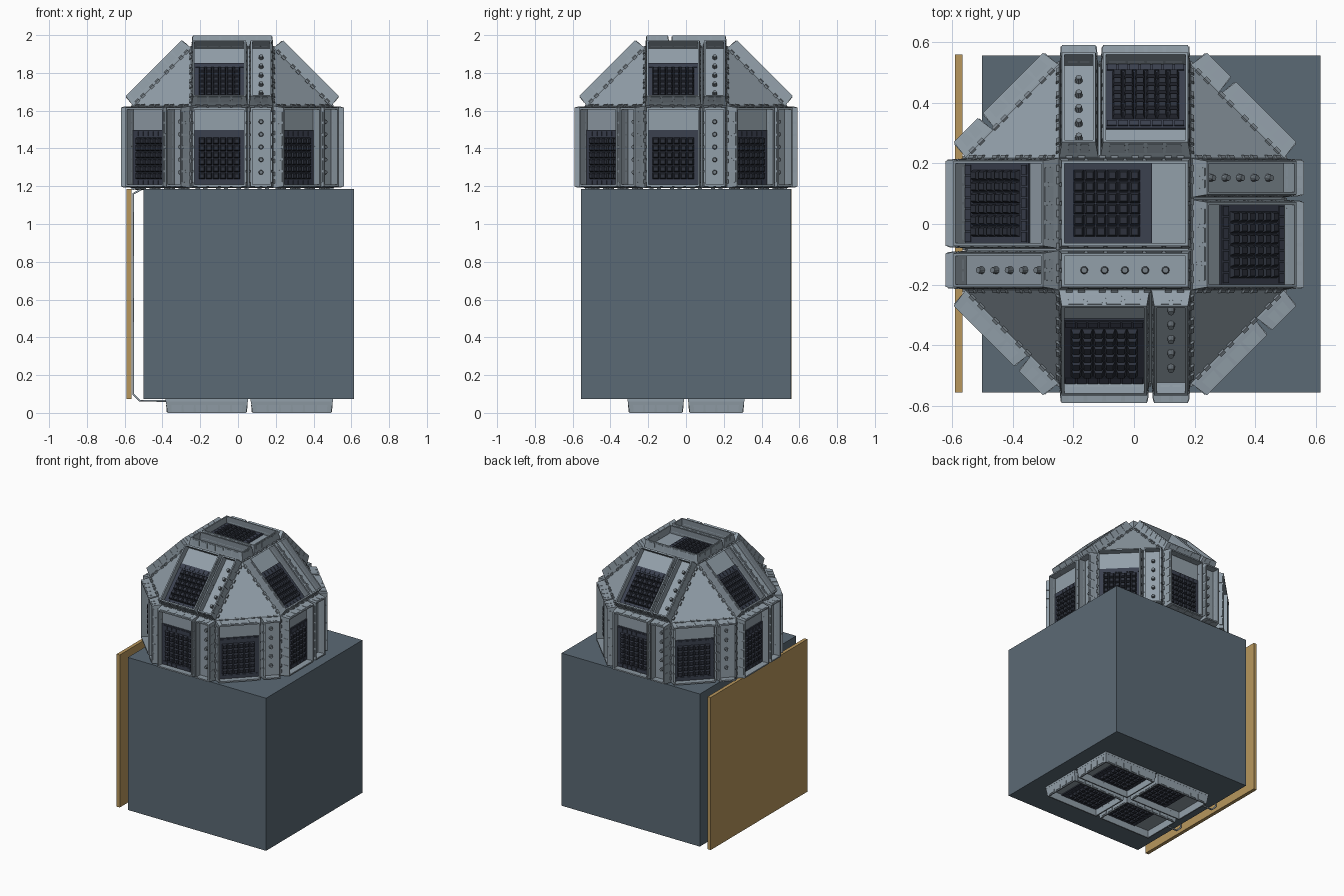
import bpy, bmesh, math
from mathutils import Matrix, Vector

if "Cube" in bpy.data.objects:
    bpy.data.objects.remove(bpy.data.objects["Cube"])


def material(name, rgb):
    m = bpy.data.materials.new(name)
    m.use_nodes = True
    m.diffuse_color = (*rgb, 1)
    m.node_tree.nodes["Principled BSDF"].inputs["Base Color"].default_value = (*rgb, 1)
    return m


MATS = [material("panel grey", (0.29, 0.35, 0.40)),
        material("body slate", (0.105, 0.143, 0.178)),
        material("board tan", (0.48, 0.31, 0.11)),
        material("tile backing", (0.043, 0.052, 0.078)),
        material("tile dark", (0.026, 0.031, 0.045)),
        material("bolt grey", (0.19, 0.225, 0.255))]
PANEL, BODY, BOARD, BACKING, TILE, BOLT = range(6)


def finish(bm, name):
    bmesh.ops.recalc_face_normals(bm, faces=bm.faces)
    mesh = bpy.data.meshes.new(name)
    bm.to_mesh(mesh)
    bm.free()
    for m in MATS:
        mesh.materials.append(m)
    return mesh


def place(name, mesh, matrix=Matrix()):
    ob = bpy.data.objects.new(name, mesh)
    ob.matrix_world = matrix
    bpy.context.collection.objects.link(ob)
    return ob


def paint(verts, mat):
    for f in {f for v in verts for f in v.link_faces}:
        f.material_index = mat


def block(bm, lo, hi, mat, taper=0.0):
    """Box from corner to corner, its top drawn in by taper."""
    lo, hi = Vector(lo), Vector(hi)
    mid = (lo + hi) / 2
    verts = bmesh.ops.create_cube(bm, size=1)["verts"]
    for v in verts:
        top = v.co.z > 0
        v.co = mid + v.co * (hi - lo)
        if top and taper:
            v.co.x -= math.copysign(taper, v.co.x - mid.x)
            v.co.y -= math.copysign(taper, v.co.y - mid.y)
    paint(verts, mat)


def rod(bm, matrix, radius, length, mat, sides=8, tip=1.0):
    made = bmesh.ops.create_cone(bm, cap_ends=True, segments=sides, radius1=radius,
                                 radius2=radius * tip, depth=length, matrix=matrix)
    paint(made["verts"], mat)


WALL, THICK, LEAN = 0.065, 0.009, 0.009


def rim(bm, w, h):
    """Leaning wall around a panel, with raised segments on its outside."""
    def loop(inset, z):
        x, y = w / 2 - inset, h / 2 - inset
        return [bm.verts.new((sx * x, sy * y, z))
                for sx, sy in ((-1, -1), (1, -1), (1, 1), (-1, 1))]
    loops = [loop(0, 0), loop(LEAN, WALL), loop(LEAN + THICK, WALL), loop(THICK, 0)]
    for a, b in zip(loops, loops[1:] + loops[:1]):
        for i in range(4):
            j = (i + 1) % 4
            bm.faces.new((a[i], a[j], b[j], b[i]))
    for length, offset, swap in ((w, h / 2, False), (h, w / 2, True)):
        count = max(2, round(length / 0.075))
        step = (length - 0.05) / count
        for side in (-1, 1):
            for i in range(count):
                a = -length / 2 + 0.025 + i * step + 0.004
                b = a + step - 0.008
                c, d = sorted((side * (offset - 0.013), side * (offset - 0.002)))
                if swap:
                    block(bm, (c, a, 0.022), (d, b, WALL - 0.006), PANEL, 0.003)
                else:
                    block(bm, (a, c, 0.022), (b, d, WALL - 0.006), PANEL, 0.003)


EDGE = 0.435
TILE_W, STRIP_W = 0.298, 0.129

# Tiled panel: plate, rim, dark backing and a grid of raised tiles
bm = bmesh.new()
rim(bm, TILE_W, EDGE)
block(bm, (-TILE_W / 2, -EDGE / 2, -0.008), (TILE_W / 2, EDGE / 2, 0.006), PANEL)
block(bm, (-0.138, -0.205, 0.006), (0.138, 0.09, 0.013), BACKING)
pitch = 0.037
for i in range(6):
    for j in range(6):
        x, y = (i - 2.5) * pitch, (j - 2.5) * pitch - 0.06
        r = pitch * 0.46
        block(bm, (x - r, y - r, 0.013), (x + r, y + r, 0.03), TILE, 0.006)
# flat border tiles around the grid
for i in range(7):
    for edge in (-0.19, 0.07):
        x = (i - 3) * pitch
        block(bm, (x - 0.016, edge - 0.012, 0.013), (x + 0.016, edge + 0.012, 0.017), BACKING)
tile_panel = finish(bm, "tile_panel")

# Bolted strip: narrow plate, rim and five bolts
bm = bmesh.new()
rim(bm, STRIP_W, EDGE)
block(bm, (-STRIP_W / 2, -EDGE / 2, -0.008), (STRIP_W / 2, EDGE / 2, 0.006), PANEL)
for i in range(5):
    rod(bm, Matrix.Translation((0, (i - 2) * 0.067, 0.015)), 0.013, 0.02, BOLT, 10, 0.75)
bolt_strip = finish(bm, "bolt_strip")


def facing(centre, normal, up):
    n, u = Vector(normal).normalized(), Vector(up).normalized()
    r = u.cross(n)
    return Matrix.Translation(centre) @ Matrix((r, u, n)).transposed().to_4x4()


# Dome shell: upper part of a faceted solid made of squares and triangles
CX, BASE = -0.03, 1.19
half = EDGE / 2
apothem = half * (1 + math.sqrt(2))
z_ring, z_top = BASE + EDGE, BASE + EDGE + apothem - half
bm = bmesh.new()
for z in (BASE, z_ring):
    for sx in (-1, 1):
        for sy in (-1, 1):
            bm.verts.new((CX + sx * apothem, sy * half, z))
            bm.verts.new((CX + sx * half, sy * apothem, z))
for sx in (-1, 1):
    for sy in (-1, 1):
        bm.verts.new((CX + sx * half, sy * half, z_top))
bmesh.ops.convex_hull(bm, input=bm.verts)
bmesh.ops.dissolve_limit(bm, angle_limit=0.02, verts=bm.verts, edges=bm.edges)
seams = [(e.verts[0].co.copy(), e.verts[1].co.copy()) for e in bm.edges]
place("dome_shell", finish(bm, "dome_shell"))

# Hinge knuckles in pairs along every seam of the dome
bm = bmesh.new()
for a, b in seams:
    along = b - a
    turn = along.to_track_quat("Z", "Y").to_matrix().to_4x4()
    for k in range(4):
        for shift in (-0.02, 0.02):
            p = a + along * ((k + 0.5) / 4 + shift / EDGE)
            rod(bm, Matrix.Translation(p) @ turn, 0.011, 0.022, BOLT, 6)
place("dome_hinges", finish(bm, "dome_hinges"))

# Panels on every square face of the dome
faces = [facing((CX, 0, z_top), (0, 0, 1), (1, 0, 0))]
for k in range(8):
    c, s = math.cos(k * math.pi / 4), math.sin(k * math.pi / 4)
    faces.append(facing((CX + c * apothem, s * apothem, BASE + half), (c, s, 0), (0, 0, 1)))
    if k % 2 == 0:
        m = (apothem + half) / 2
        faces.append(facing((CX + c * m, s * m, (z_ring + z_top) / 2), (c, s, 1), (-c, -s, 1)))
for i, f in enumerate(faces):
    place(f"dome_tile_panel_{i}", tile_panel, f @ Matrix.Translation((-0.068, 0, 0)))
    place(f"dome_bolt_strip_{i}", bolt_strip, f @ Matrix.Translation((0.152, 0, 0)))

# Four panels under the body, tiles towards the middle
for x, side in ((0.285, 1), (-0.165, -1)):
    for y in (-0.16, 0.16):
        place("base_panel", tile_panel, facing((x, y, WALL), (0, 0, -1), (side, 0, 0)))

# Body block and side board
for name, lo, hi, mat in (
        ("body_block", (-0.5, -0.555, 0.073), (0.615, 0.555, 1.185), BODY),
        ("side_board", (-0.59, -0.555, 0.073), (-0.565, 0.558, 1.185), BOARD)):
    bm = bmesh.new()
    block(bm, lo, hi, mat)
    place(name, finish(bm, name))

# Bent rods holding the board
for y in (-0.18, 0.18):
    curve = bpy.data.curves.new("board_rod", "CURVE")
    curve.dimensions = "3D"
    curve.bevel_depth = 0.006
    curve.bevel_resolution = 1
    path = [(-0.37, 0.064), (-0.52, 0.064), (-0.555, 0.1), (-0.555, 1.16), (-0.5, 1.19)]
    line = curve.splines.new("POLY")
    line.points.add(len(path) - 1)
    for p, (x, z) in zip(line.points, path):
        p.co = (x, y, z, 1)
    curve.materials.append(MATS[PANEL])
    place("board_rod", curve)
